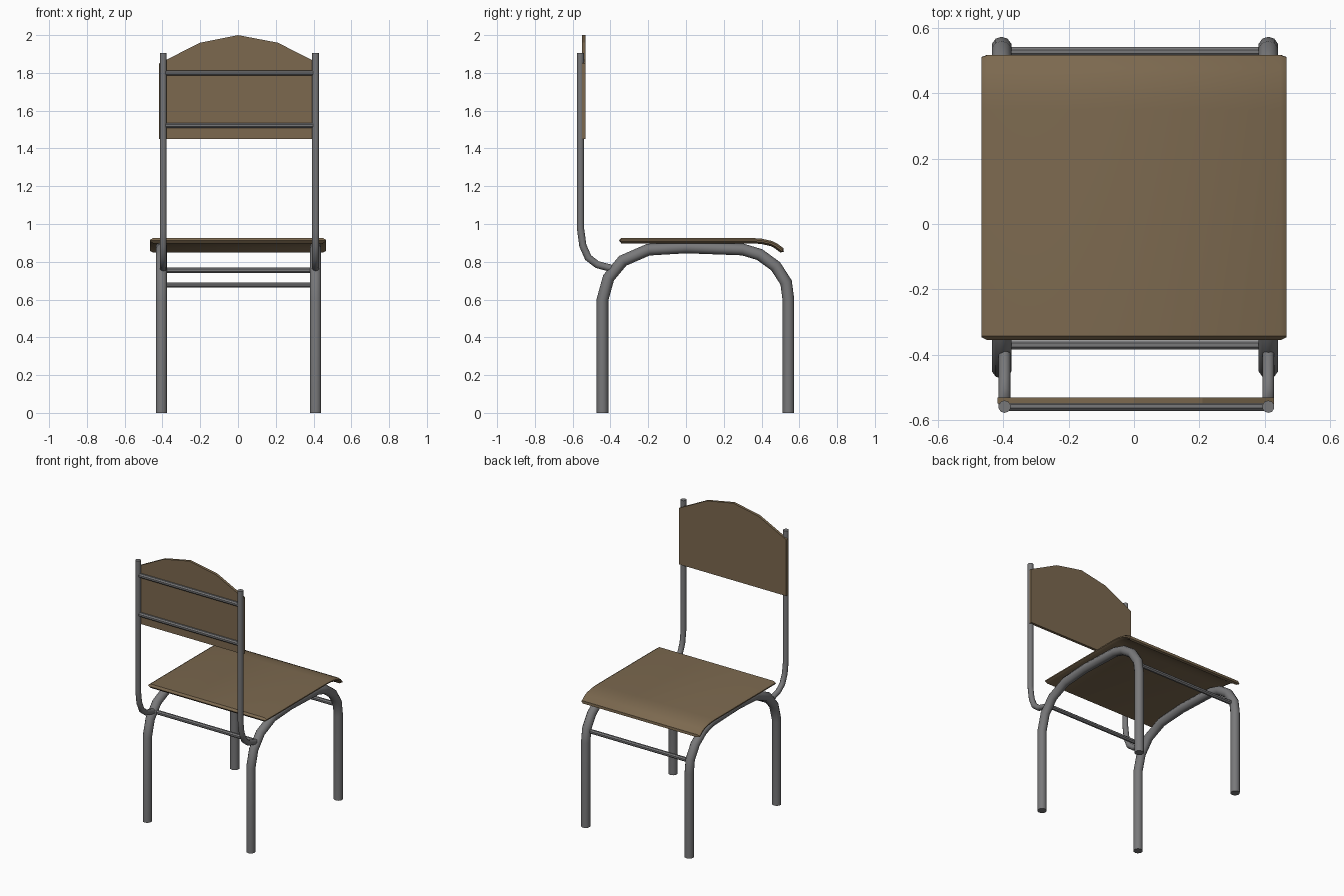
import bpy, bmesh, math
from mathutils import Vector

if "Cube" in bpy.data.objects:
    bpy.data.objects.remove(bpy.data.objects["Cube"])


def material(name, rgb):
    m = bpy.data.materials.new(name)
    m.diffuse_color = (*rgb, 1)
    m.use_nodes = True
    m.node_tree.nodes["Principled BSDF"].inputs["Base Color"].default_value = m.diffuse_color
    return m


WOOD = material("brown wood", (0.2, 0.14, 0.078))
METAL = material("grey metal", (0.19, 0.19, 0.195))


def finish(bm, name, mat, smooth):
    bmesh.ops.recalc_face_normals(bm, faces=bm.faces)
    me = bpy.data.meshes.new(name)
    bm.to_mesh(me)
    bm.free()
    me.materials.append(mat)
    ob = bpy.data.objects.new(name, me)
    bpy.context.collection.objects.link(ob)
    bpy.ops.object.select_all(action='DESELECT')
    bpy.context.view_layer.objects.active = ob
    ob.select_set(True)
    if smooth:
        bpy.ops.object.shade_smooth_by_angle(angle=math.radians(40))
    return ob


def loft(name, rings, mat, smooth=False):
    """Skin a list of equal closed rings and cap both ends."""
    bm = bmesh.new()
    vs = [[bm.verts.new(p) for p in r] for r in rings]
    n = len(vs[0])
    for a, b in zip(vs, vs[1:]):
        for i in range(n):
            j = (i + 1) % n
            bm.faces.new((a[i], a[j], b[j], b[i]))
    bm.faces.new(vs[0])
    bm.faces.new(vs[-1])
    return finish(bm, name, mat, smooth)


def tube(name, path, r, side, n=10):
    """Mitred tube along a planar path; 'side' is the plane's normal."""
    pts = [Vector(p) for p in path]
    side = Vector(side)
    rings = []
    for i, p in enumerate(pts):
        d0 = (p - pts[max(i - 1, 0)]).normalized()
        d1 = (pts[min(i + 1, len(pts) - 1)] - p).normalized()
        t = (d0 + d1).normalized()
        mitre = 1 / max(t.dot(d0), t.dot(d1))
        up = t.cross(side)
        rings.append([p + side * (r * math.cos(a)) + up * (r * mitre * math.sin(a))
                      for a in (2 * math.pi * (k + .5) / n for k in range(n))])
    return loft(name, rings, METAL, True)


# Arched leg frames and bent backrest posts, one per side
ARCH = [(-.442, 0), (-.442, .6), (-.41, .715), (-.335, .805), (-.2, .864), (0, .876),
        (.3, .865), (.39, .838), (.475, .776), (.53, .69), (.542, .6), (.542, 0)]
POST = [(-.559, 1.905), (-.559, .98), (-.546, .885), (-.518, .822), (-.47, .785), (-.395, .765)]
for label, leg_x, post_x in (("left", -.405, -.396), ("right", .411, .411)):
    tube(label + "_leg_arch", [(leg_x, y, z) for y, z in ARCH], .031, (1, 0, 0))
    tube(label + "_back_post", [(post_x, y, z) for y, z in POST], .019, (1, 0, 0))

# Cross bars
for name, y, z in (("upper_back_bar", -.558, 1.80), ("lower_back_bar", -.558, 1.522),
                   ("rear_leg_bar", -.37, .755), ("front_leg_bar", .527, .677)):
    tube(name, [(-.4, y, z), (.405, y, z)], .015, (0, 1, 0), 8)

# Seat: bent board, centre line with chamfered rim all round
MID = [(-.343, .912), (.35, .912), (.40, .908), (.45, .897), (.475, .885), (.508, .86)]


def seat_ring(x, half, tip):
    top, bottom = [], []
    for i, (y, z) in enumerate(MID):
        a, b = MID[max(i - 1, 0)], MID[min(i + 1, len(MID) - 1)]
        nrm = Vector((0, a[1] - b[1], b[0] - a[0])).normalized()
        p = Vector((x, y, z))
        top.append(p + nrm * half)
        bottom.append(p - nrm * half)
    front = Vector((x, MID[-1][0] + tip * .8, MID[-1][1] - tip * .6))
    back = Vector((x, MID[0][0] - tip, MID[0][1]))
    return top + [front] + bottom[::-1] + [back]


loft("seat", [seat_ring(-.466, .004, .004), seat_ring(-.449, .014, .012),
              seat_ring(.449, .014, .012), seat_ring(.466, .004, .004)], WOOD, True)

# Backrest panel with a faceted arched top
OUTLINE = [(-.418, 1.45), (.428, 1.45), (.428, 1.85), (.21, 1.96),
           (0, 2.0), (-.2, 1.96), (-.418, 1.85)]
loft("backrest_panel", [[(x, y, z) for x, z in OUTLINE] for y in (-.55, -.531)], WOOD)
